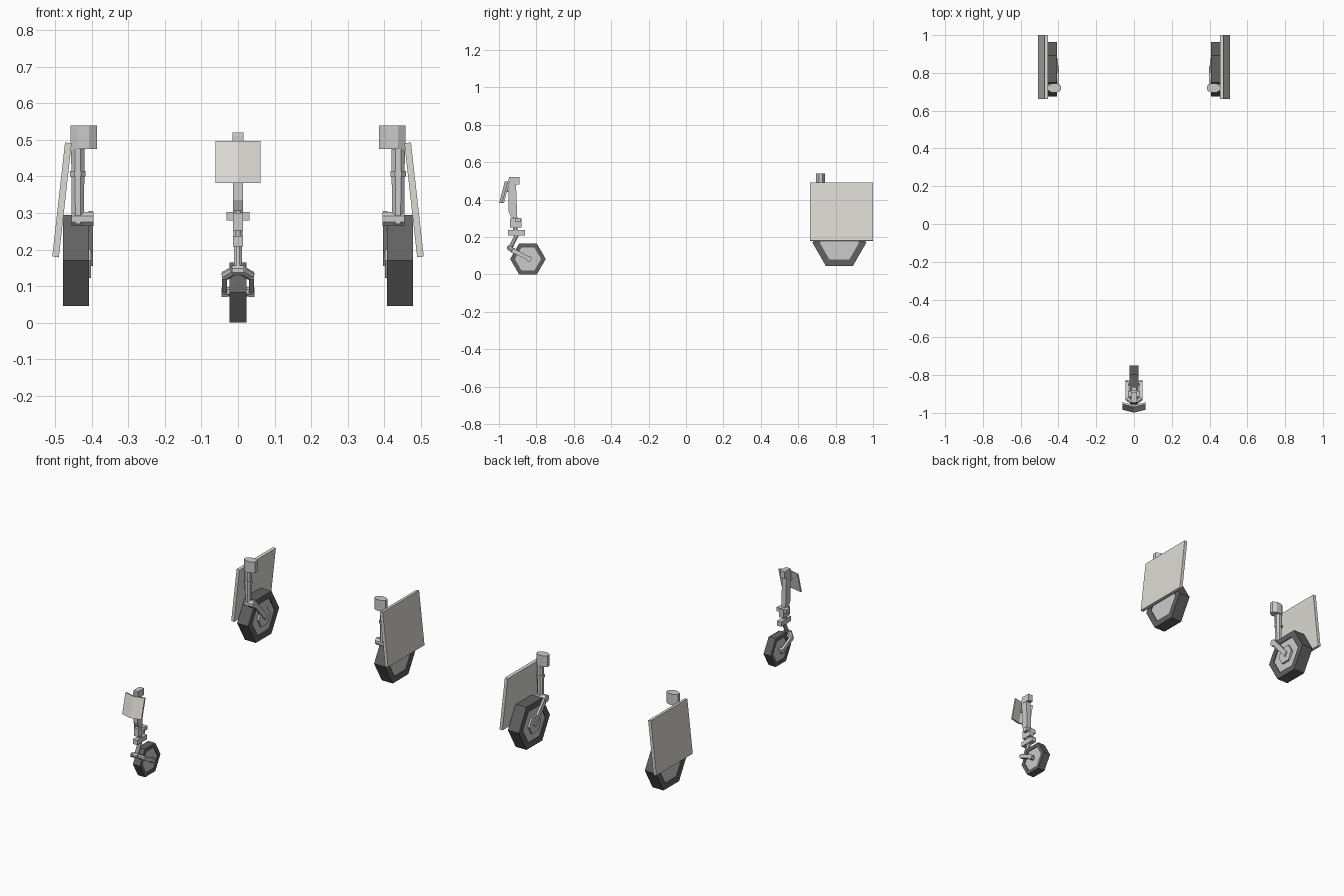
import bpy, bmesh, math
from mathutils import Vector, Matrix

if "Cube" in bpy.data.objects:
    bpy.data.objects.remove(bpy.data.objects["Cube"])


def mat(name, c):
    m = bpy.data.materials.new(name)
    m.diffuse_color = (*c, 1)
    m.use_nodes = True
    m.node_tree.nodes["Principled BSDF"].inputs["Base Color"].default_value = m.diffuse_color
    return m


DARK = mat("rubber", (0.12, 0.12, 0.12))
PANEL = mat("panel", (0.72, 0.71, 0.66))


def finish(name, bm, material=None):
    bmesh.ops.recalc_face_normals(bm, faces=bm.faces)
    me = bpy.data.meshes.new(name)
    bm.to_mesh(me)
    bm.free()
    ob = bpy.data.objects.new(name, me)
    bpy.context.collection.objects.link(ob)
    if material:
        me.materials.append(material)
    return ob


def box(name, lo, hi, material=None):
    bm = bmesh.new()
    bmesh.ops.create_cube(bm, size=1)
    for v in bm.verts:
        v.co = Vector([(a + b) / 2 + c * (b - a) for a, b, c in zip(lo, hi, v.co)])
    return finish(name, bm, material)


def rod(name, a, b, r1, r2=None, n=8, sx=1):
    # Faceted rod between two points, optionally widened sideways
    a, b = Vector(a), Vector(b)
    d = b - a
    bm = bmesh.new()
    bmesh.ops.create_cone(bm, cap_ends=True, segments=n, radius1=r1,
                          radius2=r1 if r2 is None else r2, depth=d.length)
    rot = Vector((0, 0, 1)).rotation_difference(d).to_matrix().to_4x4()
    spin = Matrix.Rotation(math.pi / n, 4, 'Z')
    bm.transform(Matrix.Translation((a + b) / 2) @ rot @ Matrix.Diagonal((sx, 1, 1, 1)) @ spin)
    return finish(name, bm)


def prism(name, pts, x0, x1, material=None):
    # Side profile in (y, z) extruded along x
    bm = bmesh.new()
    f = bm.faces.new([bm.verts.new((x0, y, z)) for y, z in pts])
    ext = bmesh.ops.extrude_face_region(bm, geom=[f])['geom']
    bmesh.ops.translate(bm, vec=(x1 - x0, 0, 0),
                        verts=[v for v in ext if isinstance(v, bmesh.types.BMVert)])
    return finish(name, bm, material)


def hexagon(y, z, r):
    return [(y + r * math.cos(i * math.pi / 3), z + r * math.sin(i * math.pi / 3)) for i in range(6)]


def ring(name, y, z, r, ri, x0, x1):
    # Six-sided tyre, open in the middle
    bm = bmesh.new()
    loops = [[bm.verts.new((x, *p)) for p in hexagon(y, z, q)]
             for x, q in ((x0, r), (x1, r), (x1, ri), (x0, ri))]
    for k in range(4):
        a, b = loops[k], loops[(k + 1) % 4]
        for i in range(6):
            j = (i + 1) % 6
            bm.faces.new((a[i], a[j], b[j], b[i]))
    return finish(name, bm, DARK)


# Nose wheel
ring("nose_tyre", -0.845, 0.083, 0.095, 0.07, -0.023, 0.023)
prism("nose_hub", hexagon(-0.845, 0.083, 0.0705), -0.019, 0.019)
rod("nose_axle", (-0.043, -0.845, 0.085), (0.043, -0.845, 0.085), 0.013, n=6)

# Nose fork: two trailing arms joined by a faceted yoke
for s in (-1, 1):
    prism("nose_fork_arm", [(-0.925, 0.140), (-0.935, 0.119), (-0.836, 0.072), (-0.826, 0.09)],
          s * 0.030, s * 0.044)
    prism("nose_fork_tip", hexagon(-0.84, 0.083, 0.015), s * 0.029, s * 0.045)
    rod("nose_fork_yoke", (s * 0.036, -0.922, 0.128), (s * 0.012, -0.944, 0.142), 0.013)
rod("nose_fork_bridge", (-0.016, -0.943, 0.143), (0.016, -0.943, 0.143), 0.014)

# Nose strut, links and collars
rod("nose_lower_link", (0, -0.94, 0.14), (0, -0.90, 0.222), 0.012)
box("nose_knee_block", (-0.014, -0.952, 0.209), (0.014, -0.862, 0.237))
rod("nose_piston", (0, -0.912, 0.22), (0, -0.914, 0.31), 0.013)
box("nose_collar", (-0.014, -0.942, 0.252), (0.014, -0.88, 0.30))
box("nose_collar_lugs", (-0.032, -0.915, 0.28), (0.032, -0.885, 0.303))
prism("nose_strut", [(-0.950, 0.51), (-0.910, 0.51), (-0.902, 0.305), (-0.934, 0.305), (-0.948, 0.335)],
      -0.014, 0.014)
prism("nose_strut_cap", [(-0.952, 0.48), (-0.89, 0.48), (-0.89, 0.52), (-0.945, 0.52)], -0.015, 0.015)

# Nose door: folded panel leaning forward at the bottom
bm = bmesh.new()
rows = []
for z, y in ((0.497, -0.969), (0.382, -0.999)):
    rows.append([bm.verts.new(p) for p in
                 ((-0.062, y + 0.016, z), (0, y, z), (0.062, y + 0.016, z),
                  (0.062, y + 0.026, z), (0, y + 0.010, z), (-0.062, y + 0.026, z))])
t, b = rows
for i in range(6):
    j = (i + 1) % 6
    bm.faces.new((t[i], t[j], b[j], b[i]))
for r in rows:
    bm.faces.new((r[0], r[1], r[4], r[5]))
    bm.faces.new((r[1], r[2], r[3], r[4]))
finish("nose_door", bm, PANEL)
rod("nose_door_mount", (0, -0.94, 0.45), (0, -0.975, 0.45), 0.01, n=6)

# Main gear, one on each side
for s in (-1, 1):
    ring("main_tyre", 0.82, 0.17, 0.144, 0.105, s * 0.408, s * 0.479)
    prism("main_hub", hexagon(0.82, 0.17, 0.1055), s * 0.413, s * 0.474)
    prism("main_hub_boss", hexagon(0.82, 0.17, 0.055), s * 0.402, s * 0.43)
    # Trailing arm on the inner side
    prism("main_arm", [(0.708, 0.285), (0.728, 0.305), (0.84, 0.175), (0.822, 0.155)],
          s * 0.396, s * 0.409)
    rod("main_pivot", (s * 0.395, 0.722, 0.284), (s * 0.455, 0.722, 0.284), 0.021)
    # Strut and top mount
    rod("main_strut", (s * 0.438, 0.72, 0.27), (s * 0.438, 0.72, 0.49), 0.018, 0.020)
    rod("main_strut_band", (s * 0.438, 0.72, 0.40), (s * 0.438, 0.72, 0.415), 0.023)
    rod("main_mount", (s * 0.422, 0.72, 0.475), (s * 0.422, 0.72, 0.54), 0.026, sx=1.5)
    # Slanted door
    bm = bmesh.new()
    vs = [[bm.verts.new((s * x, y, z)) for x, z in
           ((0.455, 0.491), (0.473, 0.493), (0.508, 0.181), (0.490, 0.179))] for y in (0.663, 1.0)]
    for v in vs:
        bm.faces.new(v)
    for i in range(4):
        j = (i + 1) % 4
        bm.faces.new((vs[0][i], vs[0][j], vs[1][j], vs[1][i]))
    finish("main_door", bm, PANEL)
